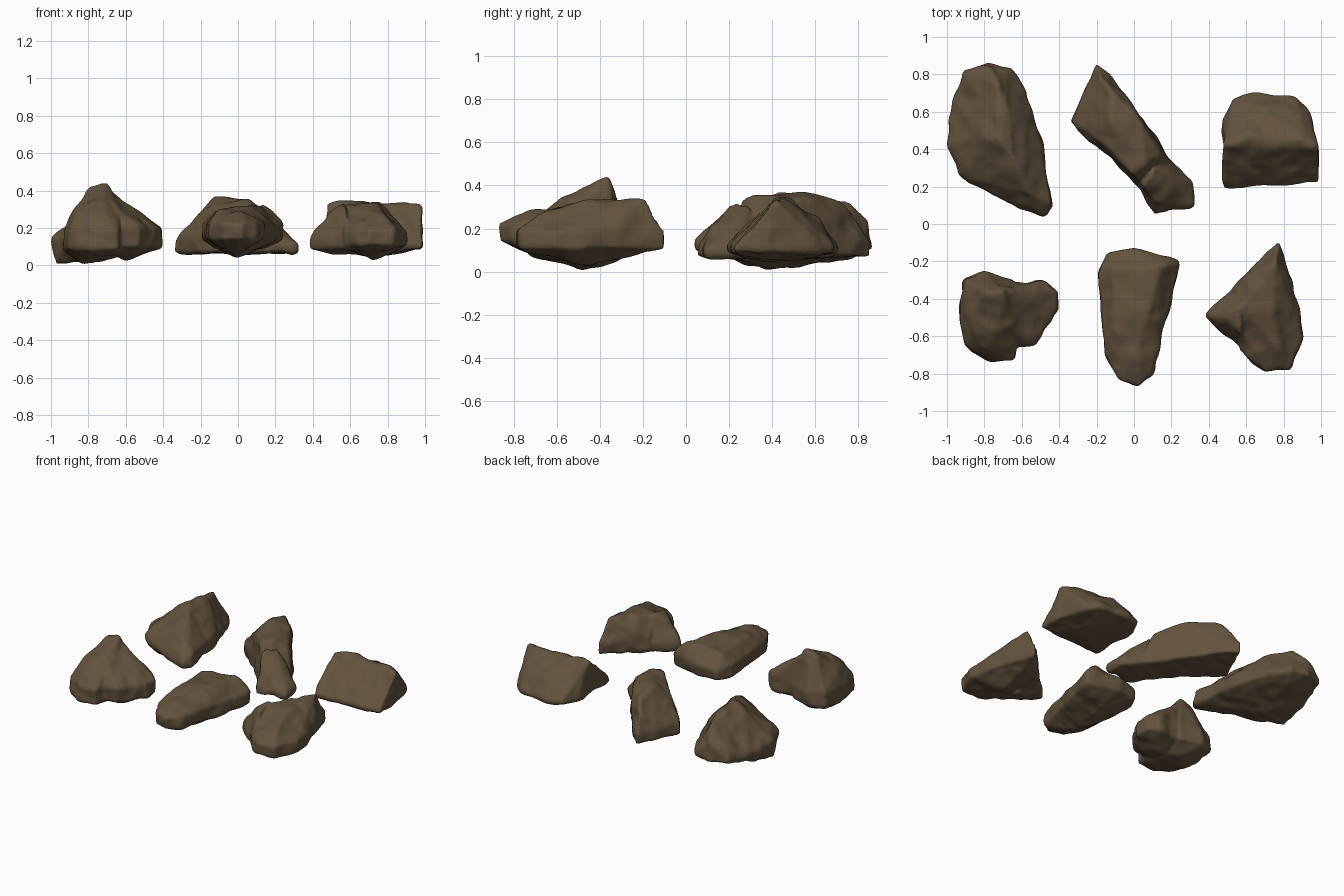
import bpy
import bmesh
from mathutils import Vector, noise

default_cube = bpy.data.objects.get("Cube")
if default_cube:
    bpy.data.objects.remove(default_cube, do_unlink=True)

# One earthy colour shared by every rock
stone = bpy.data.materials.new("dark brown stone")
stone.use_nodes = True
brown = (0.125, 0.086, 0.047, 1)
stone.diffuse_color = brown
stone.node_tree.nodes["Principled BSDF"].inputs["Base Color"].default_value = brown


def chunk(outline, band, peaks):
    """Corner points of one convex block, in hundredths of a unit:
    a plan outline extruded over a height band, plus crest and base points."""
    corners = [(x, y, z) for x, y in outline for z in band]
    return [Vector(corner) / 100 for corner in corners + peaks]


def roughness(point):
    """Broad dents, mid-size lumps and fine cracks."""
    broad = noise.noise(point * 6) * 0.014
    lumps = noise.noise(point * 12) * 0.008
    cracks = abs(noise.noise(point * 9)) * -0.008
    return broad + lumps + cracks + 0.007


def make_rock(name, *chunks):
    # Each block becomes a convex hull inside a single mesh
    bm = bmesh.new()
    for corners in chunks:
        verts = [bm.verts.new(corner) for corner in corners]
        hull = bmesh.ops.convex_hull(bm, input=verts)
        unused = {v for v in hull["geom_interior"] + hull["geom_unused"]
                  if isinstance(v, bmesh.types.BMVert)}
        bmesh.ops.delete(bm, geom=list(unused), context="VERTS")
    bmesh.ops.recalc_face_normals(bm, faces=bm.faces)
    mesh = bpy.data.meshes.new(name)
    bm.to_mesh(mesh)
    bm.free()
    rock = bpy.data.objects.new(name, mesh)
    bpy.context.collection.objects.link(rock)

    # Fuse the blocks and wear down the edges
    fuse = rock.modifiers.new("fuse", "REMESH")
    fuse.mode = "VOXEL"
    fuse.voxel_size = 0.011
    wear = rock.modifiers.new("wear", "SMOOTH")
    wear.factor = 0.5
    wear.iterations = 5
    bpy.ops.object.select_all(action="DESELECT")
    rock.select_set(True)
    bpy.context.view_layer.objects.active = rock
    for modifier in (fuse, wear):
        bpy.ops.object.modifier_apply(modifier=modifier.name)

    # Weathered surface
    normals = [v.normal.copy() for v in rock.data.vertices]
    for vert, normal in zip(rock.data.vertices, normals):
        vert.co += normal * roughness(vert.co)
        vert.co.z = max(vert.co.z, 0)
    rock.data.materials.clear()
    rock.data.materials.append(stone)
    bpy.ops.object.shade_smooth()


# Back row
make_rock(
    "broad_rock",
    chunk([(-99, 42), (-97, 65), (-91, 82), (-78, 86), (-66, 83), (-58, 70),
           (-50, 45), (-45, 10), (-48, 5), (-62, 9), (-78, 20), (-93, 26)],
          (11, 14),
          [(-73, 75, 32), (-68, 62, 33), (-73, 46, 37), (-64, 35, 35),
           (-57, 17, 27), (-78, 84, 23), (-45, 11, 19), (-51, 45, 19),
           (-90, 79, 18), (-97, 38, 1), (-75, 40, 2), (-70, 75, 7),
           (-55, 15, 9)]))

make_rock(
    "long_slab_rock",
    chunk([(-33, 55), (-30, 62), (-20, 85), (-12, 78), (4, 56), (20, 33),
           (10, 14), (-19, 43)],
          (7, 14),
          [(-25, 50, 23), (-15, 42, 32), (-12, 52, 36), (-1, 28, 33),
           (-13, 72, 32), (-18, 80, 24), (4, 55, 34), (6, 33, 35),
           (14, 37, 29)]),
    chunk([(20, 34), (30, 22), (31, 10), (24, 8), (11, 5), (8, 14), (2, 24)],
          (7, 11),
          [(11, 29, 31), (12, 12, 22), (19, 17, 20), (5, 21, 31)]))

make_rock(
    "prism_rock",
    chunk([(48, 19), (98, 23), (99, 38), (92, 62), (86, 68), (64, 70),
           (53, 67), (48, 56)],
          (9, 12),
          [(48, 42, 33), (60, 46, 34), (92, 45, 33), (98, 41, 32),
           (70, 60, 25), (73, 40, 5)]))

# Front row
make_rock(
    "peaked_rock",
    chunk([(-91, -30), (-80, -26), (-65, -30), (-60, -45), (-64, -73),
           (-77, -73), (-91, -64), (-93, -50)],
          (9, 19),
          [(-79, -37, 41), (-70, -36, 44), (-72, -51, 37), (-64, -55, 30),
           (-86, -46, 32), (-88, -62, 24), (-79, -67, 27), (-83, -49, 1),
           (-72, -41, 2)]),
    chunk([(-72, -32), (-48, -31), (-41, -36), (-41, -46), (-52, -53),
           (-53, -64), (-70, -66)],
          (10, 20),
          [(-70, -36, 40), (-56, -36, 30), (-68, -54, 34), (-57, -50, 28),
           (-60, -45, 4)]))

make_rock(
    "tapered_rock",
    chunk([(-19, -26), (-14, -16), (0, -14), (24, -20), (20, -38), (13, -62),
           (9, -80), (2, -86), (-8, -83), (-15, -70), (-17, -45)],
          (14, 22),
          [(-12, -24, 29), (14, -23, 32), (8, -45, 31), (-10, -55, 29),
           (0, -72, 28), (4, -30, 6), (-2, -60, 5)]))

make_rock(
    "angular_rock",
    chunk([(53, -34), (70, -18), (77, -11), (80, -20), (87, -40), (90, -60),
           (83, -77), (70, -79), (57, -67)],
          (11, 19),
          [(76, -19, 34), (67, -35, 33), (74, -50, 32), (78, -66, 27),
           (58, -45, 32), (72, -45, 3)]),
    chunk([(38, -49), (45, -43), (55, -33), (64, -25), (60, -68), (48, -57)],
          (9, 15),
          [(49, -50, 27), (56, -45, 33), (57, -57, 31), (58, -50, 6)]))
